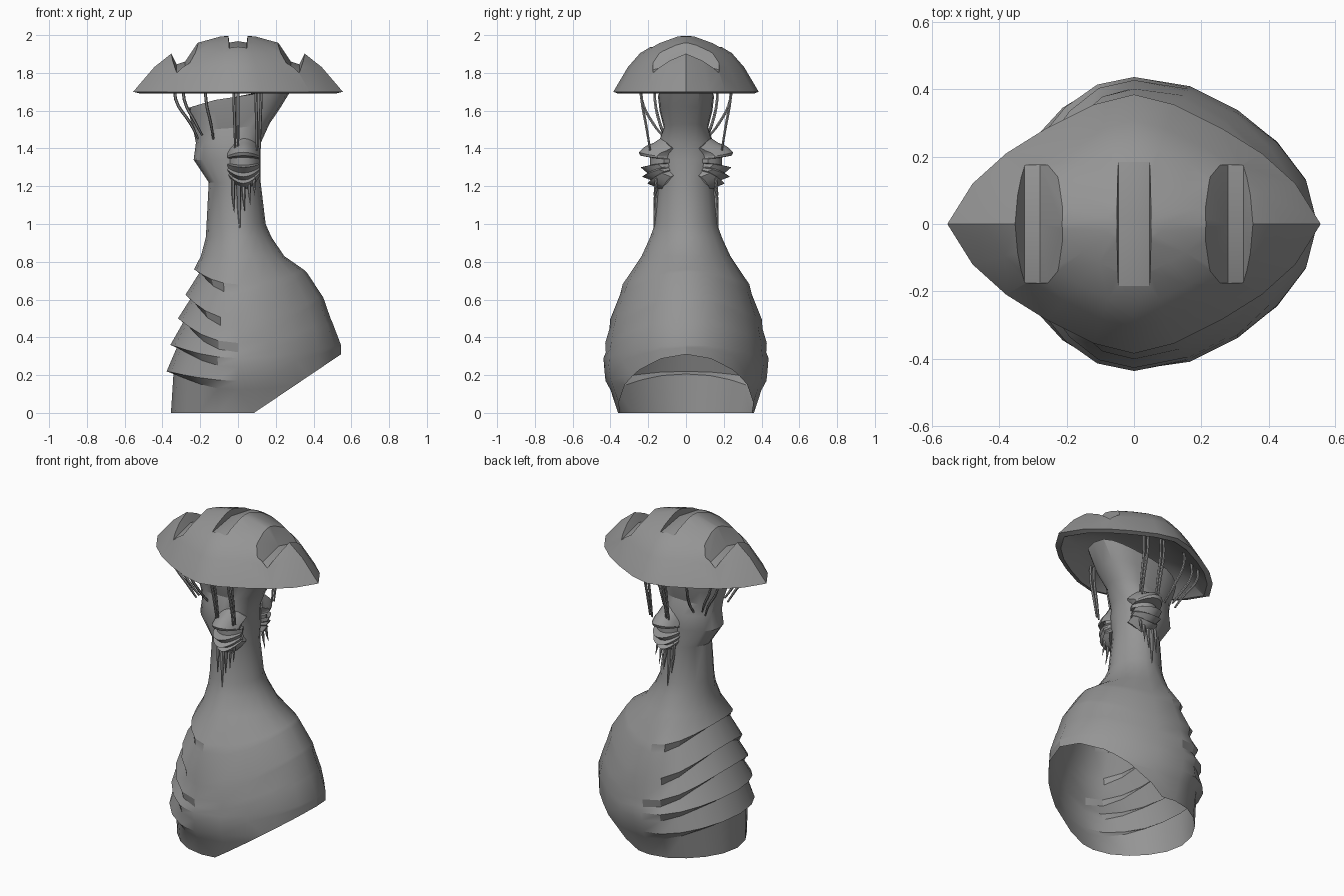
import bpy, bmesh, math
from mathutils import Vector

cube = bpy.data.objects.get("Cube")
if cube:
    bpy.data.objects.remove(cube, do_unlink=True)

clay = bpy.data.materials.new("clay_grey")
clay.use_nodes = True
COLOUR = (0.3, 0.3, 0.3, 1)
clay.diffuse_color = COLOUR
next(n for n in clay.node_tree.nodes if n.type == 'BSDF_PRINCIPLED').inputs["Base Color"].default_value = COLOUR


def add_object(name, mesh):
    obj = bpy.data.objects.new(name, mesh)
    bpy.context.collection.objects.link(obj)
    mesh.materials.clear()
    mesh.materials.append(clay)
    return obj


def smooth(obj, angle=35):
    bpy.ops.object.select_all(action='DESELECT')
    obj.select_set(True)
    bpy.context.view_layer.objects.active = obj
    bpy.ops.object.shade_smooth_by_angle(angle=math.radians(angle))


def evaluated_mesh(obj):
    bpy.context.view_layer.update()
    return bpy.data.meshes.new_from_object(obj.evaluated_get(bpy.context.evaluated_depsgraph_get()))


def from_bmesh(name, bm):
    bmesh.ops.recalc_face_normals(bm, faces=bm.faces[:])
    mesh = bpy.data.meshes.new(name)
    bm.to_mesh(mesh)
    bm.free()
    return add_object(name, mesh)


def loft(rings, cap_start=False, cap_end=False):
    bm = bmesh.new()
    loops = [[bm.verts.new(p) for p in ring] for ring in rings]
    n = len(loops[0])
    for low, high in zip(loops, loops[1:]):
        for i in range(n):
            j = (i + 1) % n
            bm.faces.new((low[i], low[j], high[j], high[i]))
    if cap_start:
        bm.faces.new(loops[0])
    if cap_end:
        bm.faces.new(loops[-1])
    return bm


def interp(table, z):
    for (z0, v0), (z1, v1) in zip(table, table[1:]):
        if z <= z1:
            return v0 + (v1 - v0) * max(0, (z - z0) / (z1 - z0))
    return table[-1][1]


def signed_power(value, power):
    return math.copysign(abs(value) ** power, value)


def tube(name, points, radii, depth):
    curve = bpy.data.curves.new(name, 'CURVE')
    curve.dimensions = '3D'
    curve.bevel_depth = depth
    curve.bevel_resolution = 1
    curve.use_fill_caps = True
    curve.resolution_u = 4
    spline = curve.splines.new('BEZIER')
    spline.bezier_points.add(len(points) - 1)
    for bp, p, r in zip(spline.bezier_points, points, radii):
        bp.co, bp.radius = p, r
        bp.handle_left_type = bp.handle_right_type = 'AUTO'
    temp = bpy.data.objects.new(name, curve)
    bpy.context.collection.objects.link(temp)
    mesh = evaluated_mesh(temp)
    bpy.data.objects.remove(temp)
    smooth(add_object(name, mesh), 50)


# Body, neck and flared crown: half widths by height
back = [(0, .355), (.22, .36), (.36, .34), (.5, .3), (.62, .262), (.76, .215), (.93, .17), (1.22, .155),
        (1.34, .235), (1.45, .22), (1.53, .25), (1.62, .265)]
chest = [(0, .545), (.39, .545), (.5, .49), (.58, .472), (.75, .36), (.83, .245), (.97, .15), (1.22, .12),
         (1.4, .118), (1.47, .125), (1.6, .215), (1.74, .3)]
side = [(0, .36), (.22, .44), (.36, .425), (.47, .405), (.6, .365), (.73, .31), (.82, .24), (.9, .2),
        (1, .165), (1.22, .145), (1.34, .15), (1.43, .145), (1.5, .115), (1.62, .145), (1.7, .15)]


def body_ring(z0, drop=0, bump=0, tilt=0, power=1, n=20):
    ring = []
    for i in range(n):
        c, s = math.cos(math.tau * i / n), math.sin(math.tau * i / n)
        z = z0 - drop * s * s + tilt * c
        fade = bump * min(1, max(0, .25 - c))
        flat = 1 - .16 * (c * s) ** 2
        rx = interp(chest if c > 0 else back, z) + fade
        ry = interp(side, z) + fade
        ring.append((rx * signed_power(c, power) * flat, ry * signed_power(s, power) * flat, z))
    return ring


rings = [body_ring(0)]
for lip, drop in ((.22, .05), (.36, .07), (.5, .13), (.625, .13), (.76, .08)):
    rings.append(body_ring(lip - .014, drop + .035, -.018))
    rings.append(body_ring(lip, drop, .018))
rings += [body_ring(z) for z in (.83, .93, 1.0, 1.22)]
rings += [body_ring(z, power=.85) for z in (1.34, 1.43)]
rings += [body_ring(1.51, tilt=.02, power=.75), body_ring(1.6, tilt=.02, power=.65),
          body_ring(1.675, tilt=.06, power=.65)]
bm = loft(rings, cap_end=True)
bmesh.ops.bisect_plane(bm, geom=bm.verts[:] + bm.edges[:] + bm.faces[:], plane_co=(.085, 0, 0),
                       plane_no=Vector((.31, 0, -.46)).normalized(), clear_outer=True)
smooth(from_bmesh("body", bm), 28)

# Pointed dome cap with a hollow underside
quarter = [(.555, 0), (.48, .12), (.38, .21), (.26, .285), (.12, .355), (0, .385)]
half = quarter + [(-x, y) for x, y in quarter[-2::-1]]
outline = half + [(x, -y) for x, y in half[-2:0:-1]]
layers = [(.02, 1.81), (.45, 1.79), (.75, 1.74), (.93, 1.69), (1, 1.7), (.8, 1.83), (.63, 1.905),
          (.4, 1.957), (.17, 1.992), (.02, 2)]
cap = from_bmesh("cap", loft([[(x * k, y * k, z) for x, y in outline] for k, z in layers], True, True))


# Slots cut into the cap, sagging towards both ends to follow the dome
def cut(profile, width, sag):
    rings = [[(x, w, z - sag * abs(w)) for x, z in profile] for w in (-width, 0, width)]
    cutter = from_bmesh("slot_cutter", loft(rings, True, True))
    cutter.hide_render = True
    mod = cap.modifiers.new("slot", 'BOOLEAN')
    mod.operation, mod.solver, mod.object = 'DIFFERENCE', 'EXACT', cutter
    result = evaluated_mesh(cap)
    cap.modifiers.clear()
    cap.data = result
    bpy.data.objects.remove(cutter)


cut([(-.062, 2.1), (-.046, 1.96), (0, 1.968), (.046, 1.96), (.062, 2.1)], .185, .17)
slot = [(.21, 1.965), (.28, 1.86), (.325, 1.845), (.36, 1.915), (.36, 2.1), (.21, 2.1)]
for sx in (-1, 1):
    cut([(sx * x, z) for x, z in slot], .175, .25)
cap.data.materials.clear()
cap.data.materials.append(clay)
smooth(cap, 28)

# Lidded folds on both sides of the head: each ring is a height and its reach outwards
folds = [(1.18, .13), (1.215, .205), (1.232, .185), (1.25, .232), (1.27, .205), (1.3, .24), (1.312, .19),
         (1.352, .19), (1.362, .242), (1.38, .25), (1.412, .215), (1.43, .17), (1.46, .125)]
rings = []
for z, reach in folds:
    ring = []
    for i in range(24):
        c, s = math.cos(math.tau * i / 24), math.sin(math.tau * i / 24)
        x = .028 + .098 * c * min(1, .2 + 1.8 * abs(s))
        ring.append((x, reach * signed_power(s, .7), 1.335 + (z - 1.335) * (1 - .6 * c * c)))
    rings.append(ring)
smooth(from_bmesh("eyelid_folds", loft(rings, True, True)), 30)

# Hanging strands and drips on both sides
strands = [(-.33, -.21, 1.45), (-.285, -.19, 1.47), (-.17, -.13, 1.45), (-.022, -.015, 1.4),
           (0, 0, 1.39), (.095, .1, 1.39), (.122, .115, 1.4)]
drips = [(-.025, 1.06, .011), (.005, .95, .013), (.03, 1.07, .012), (.06, 1.1, .01), (.085, 1.15, .009)]
for sy, label in ((1, "back"), (-1, "front")):
    for i, (x_top, x_low, z_low) in enumerate(strands):
        outer = x_top < -.2
        y_top = .165 if outer else .235
        y_low = .11 if x_low < -.1 else .19
        pts = [(x_top, sy * y_top, 1.74 if outer else 1.77), (x_top, sy * y_top, 1.66),
               ((x_top + 2 * x_low) / 3, sy * (y_top + y_low) / 2, 1.53), (x_low, sy * y_low, z_low)]
        tube(f"{label}_strand_{i + 1}", pts, (1, 1, 1, .7), .008)
    for i, (x, z, depth) in enumerate(drips):
        pts = [(x, sy * .155, 1.25), (x, sy * .162, (z + 1.25) / 2), (x + .005, sy * .172, z)]
        tube(f"{label}_drip_{i + 1}", pts, (1, .8, .1), depth)
